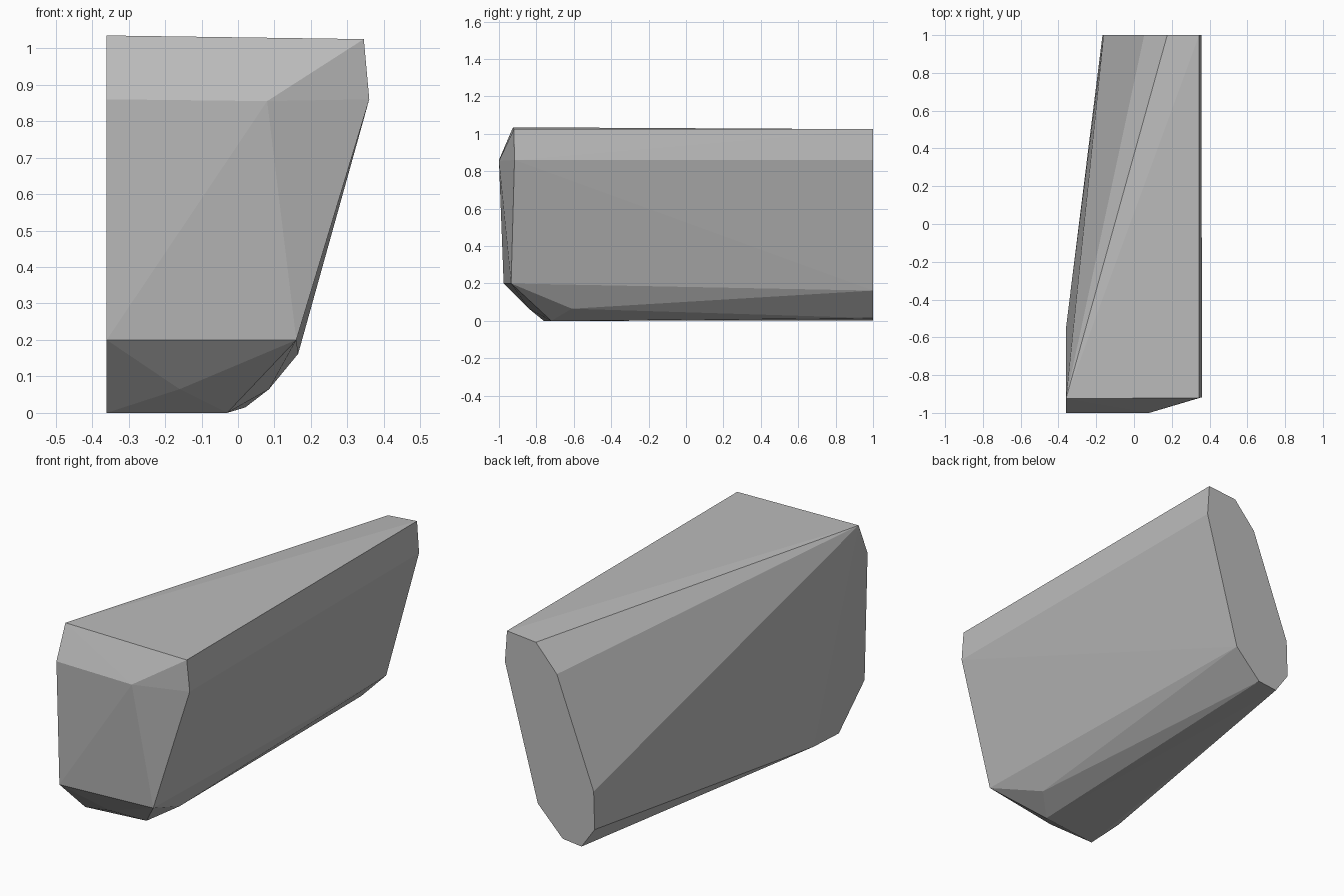
import bpy
import bmesh

default_cube = bpy.data.objects.get("Cube")
if default_cube:
    bpy.data.objects.remove(default_cube, do_unlink=True)


def make_material(name, colour):
    material = bpy.data.materials.new(name)
    material.use_nodes = True
    material.diffuse_color = colour
    material.node_tree.nodes["Principled BSDF"].inputs["Base Color"].default_value = colour
    return material


def make_hull(name, points, material):
    """Wrap a faceted convex block around its corner points."""
    mesh = bpy.data.meshes.new(name)
    bm = bmesh.new()
    for point in points:
        bm.verts.new(point)
    hull = bmesh.ops.convex_hull(bm, input=bm.verts[:])
    unused = {g for g in hull["geom_interior"] + hull["geom_unused"]
              if isinstance(g, bmesh.types.BMVert) and g.is_valid}
    bmesh.ops.delete(bm, geom=list(unused), context="VERTS")
    # Merge the triangles of each flat facet
    bmesh.ops.dissolve_limit(bm, angle_limit=0.01, verts=bm.verts[:], edges=bm.edges[:])
    bmesh.ops.recalc_face_normals(bm, faces=bm.faces[:])
    bm.to_mesh(mesh)
    bm.free()
    mesh.materials.append(material)
    block = bpy.data.objects.new(name, mesh)
    bpy.context.collection.objects.link(block)
    return block


# Flat cut end at the back, as an (x, z) outline
back_y = 1.0
back_outline = [
    (0.345, 1.025), (0.176, 1.01), (0.054, 0.874), (-0.161, 0.312), (-0.167, 0.113),
    (-0.09, 0.003), (0.02, 0.015), (0.165, 0.162), (0.357, 0.86),
]

# Chamfered front end, from the top rim down to the base
front_corners = [
    (-0.36, -0.925, 1.035), (0.345, -0.92, 1.025),
    (-0.36, -1.0, 0.86), (0.08, -1.0, 0.855), (0.36, -0.917, 0.86),
    (-0.36, -0.975, 0.2), (0.16, -0.935, 0.2),
    (-0.16, -0.84, 0.065), (0.085, -0.61, 0.065),
    (-0.36, -0.76, 0.0), (-0.03, -0.72, 0.0), (-0.36, -0.55, 0.01),
]

grey = make_material("stone grey", (0.5, 0.5, 0.5, 1.0))
corners = front_corners + [(x, back_y, z) for x, z in back_outline]
make_hull("faceted_block", corners, grey)
